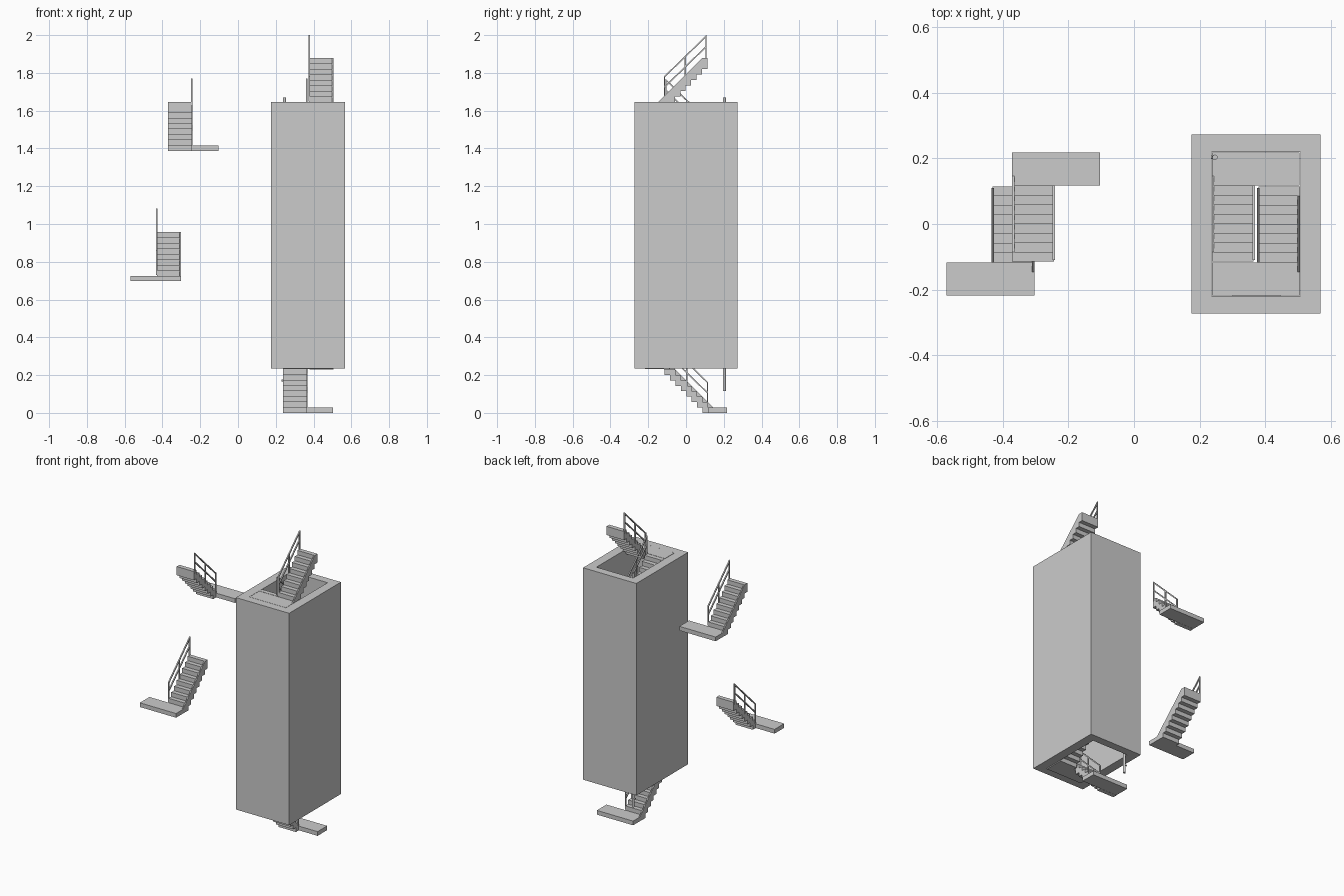
import bpy, bmesh, math
from mathutils import Vector

if "Cube" in bpy.data.objects:
    bpy.data.objects.remove(bpy.data.objects["Cube"])

N = 8                    # treads per flight
T, R = 0.0289, 0.0289    # tread depth, riser height
LAND = 0.028             # landing thickness
PITCH = N * R
Y0 = 0.117               # flight start distance from centre
W, LW, LD = 0.127, 0.267, 0.101   # flight width, landing width, landing depth


def finish(name, bm):
    bmesh.ops.recalc_face_normals(bm, faces=bm.faces)
    me = bpy.data.meshes.new(name)
    bm.to_mesh(me)
    bm.free()
    ob = bpy.data.objects.new(name, me)
    bpy.context.collection.objects.link(ob)
    return ob


def prism(bm, pts, x0, x1):
    """Extrude a (y, z) outline between two x positions."""
    f = bm.faces.new([bm.verts.new((x0, y, z)) for y, z in pts])
    geo = bmesh.ops.extrude_face_region(bm, geom=[f])['geom']
    vs = [v for v in geo if isinstance(v, bmesh.types.BMVert)]
    bmesh.ops.translate(bm, verts=vs, vec=(x1 - x0, 0, 0))


def box(bm, x0, x1, y0, y1, z0, z1):
    prism(bm, [(y0, z0), (y1, z0), (y1, z1), (y0, z1)], x0, x1)


def stair(label, x_wall, z, side):
    """side=1: wall on the right, climbs to +y; side=-1: rotated half a turn."""
    def place(ob):
        ob.location = (x_wall, 0, z)
        ob.rotation_euler = (0, 0, 0 if side > 0 else math.pi)

    # zigzag flight, stepped above and below
    bm = bmesh.new()
    top, low = [], []
    for i in range(N):
        y, zt = -Y0 + i * T, LAND + (i + 1) * R
        top += [(y, zt), (y + T, zt)]
        low += [(y, zt - 2 * R), (y + T, zt - 2 * R)]
    prism(bm, top + low[::-1], -W, 0)
    place(finish(label + "_flight", bm))

    # landing slab at the foot
    bm = bmesh.new()
    box(bm, -LW, 0, -Y0 - LD, -Y0, 0, LAND)
    place(finish(label + "_landing", bm))

    # sloping skirting board on the wall side
    bm = bmesh.new()
    e = -Y0 + (N - 1) * T
    prism(bm, [(-Y0 - T, LAND), (-Y0, LAND), (e, LAND + (N - 1) * R),
               (e, LAND + N * R)], -0.007, 0)
    place(finish(label + "_skirting", bm))

    # railing: three posts and two sloping rails
    bm = bmesh.new()
    xa, xb = -W - 0.004, -W + 0.004
    ya, yb, za, zb = -Y0, 0.109, 0.163, 0.383
    for y in (ya, (ya + yb) / 2 - 0.004, yb - 0.007):
        k = za + (zb - za) * (y + 0.003 - ya) / (yb - ya)
        box(bm, xa, xb, y, y + 0.007, k - 0.135, k - 0.004)
    for d in (0, 0.055):
        prism(bm, [(ya, za - d), (yb, zb - d), (yb, zb - d - 0.01),
                   (ya, za - d - 0.01)], xa, xb)
    place(finish(label + "_railing", bm))


# eight alternating flights in the shaft
for i in range(8):
    if i % 2:
        stair(f"stair_{i}", 0.505, i * PITCH, 1)
    else:
        stair(f"stair_{i}", 0.237, i * PITCH, -1)

# two loose spare flights
stair("loose_upper", -0.371, 1.387, -1)
stair("loose_lower", -0.303, 0.698, 1)

# open shaft walls
bm = bmesh.new()
outer = [(0.175, -0.272), (0.567, -0.272), (0.567, 0.272), (0.175, 0.272)]
inner = [(0.236, -0.219), (0.506, -0.219), (0.506, 0.219), (0.236, 0.219)]
rings = [[bm.verts.new((x, y, z)) for x, y in loop]
         for loop, z in ((outer, 0.236), (outer, 1.646), (inner, 1.646), (inner, 0.236))]
for a in range(4):
    p, q = rings[a], rings[(a + 1) % 4]
    for j in range(4):
        k = (j + 1) % 4
        bm.faces.new((p[j], p[k], q[k], q[j]))
finish("shaft_walls", bm)

# door panels at the front landings
for n, i in enumerate((1, 3, 5)):
    bm = bmesh.new()
    zb = i * PITCH + LAND
    box(bm, 0.3, 0.445, -0.221, -0.216, zb, zb + 0.2)
    finish(f"door_{n}", bm)

# riser pipe in the corner, with a short outlet stub
bpy.ops.mesh.primitive_cylinder_add(vertices=16, radius=0.008, depth=1.555,
                                    location=(0.246, 0.203, 0.8925))
bpy.context.object.name = "riser_pipe"
bpy.ops.object.shade_smooth_by_angle()
bpy.ops.mesh.primitive_cylinder_add(vertices=12, radius=0.005, depth=0.016,
                                    location=(0.237, 0.203, 0.172),
                                    rotation=(0, math.pi / 2, 0))
bpy.context.object.name = "pipe_outlet"
